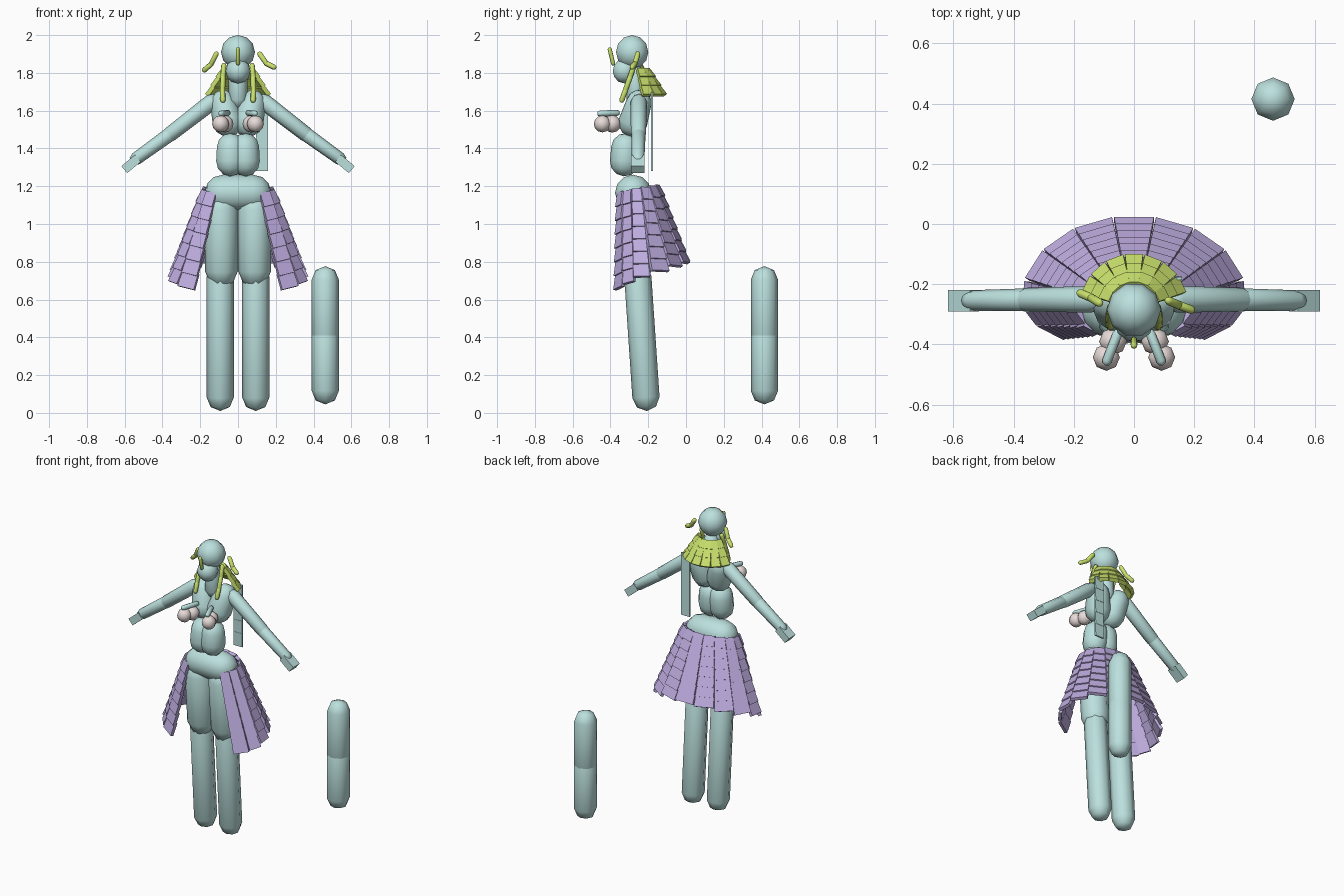
import bpy, bmesh, math
from mathutils import Vector as V

if "Cube" in bpy.data.objects:
    bpy.data.objects.remove(bpy.data.objects["Cube"])


def material(name, rgb):
    m = bpy.data.materials.new(name)
    m.diffuse_color = (*rgb, 1)
    m.use_nodes = True
    m.node_tree.nodes["Principled BSDF"].inputs["Base Color"].default_value = m.diffuse_color
    return m


TEAL = material("teal", (0.50, 0.75, 0.73))
PURPLE = material("purple", (0.52, 0.42, 0.75))
GREEN = material("green", (0.58, 0.75, 0.15))
PINK = material("pale_pink", (0.80, 0.71, 0.69))


def finish(bm, name, mat, angle=50):
    bmesh.ops.recalc_face_normals(bm, faces=bm.faces)
    me = bpy.data.meshes.new(name)
    bm.to_mesh(me)
    bm.free()
    ob = bpy.data.objects.new(name, me)
    bpy.context.collection.objects.link(ob)
    me.materials.append(mat)
    bpy.ops.object.select_all(action='DESELECT')
    ob.select_set(True)
    bpy.context.view_layer.objects.active = ob
    bpy.ops.object.shade_smooth_by_angle(angle=math.radians(angle))
    return ob


def add_capsule(bm, a, b, r0, r1, segs=8, cap=2):
    """Capsule from sphere centre a to sphere centre b with round caps."""
    a, b = V(a), V(b)
    d = b - a
    q = (d if d.length > 1e-6 else V((0, 0, 1))).to_track_quat('Z', 'Y')
    prof = [(r0 * math.sin(k * math.pi / 2 / cap), -r0 * math.cos(k * math.pi / 2 / cap))
            for k in range(1, cap + 1)]
    top = [(r1 * math.cos(k * math.pi / 2 / cap), d.length + r1 * math.sin(k * math.pi / 2 / cap))
           for k in range(cap)]
    prof += top if d.length > 1e-6 else top[1:]
    rings = [[bm.verts.new(a + q @ V((r * math.cos(t), r * math.sin(t), z)))
              for t in (2 * math.pi * i / segs for i in range(segs))] for r, z in prof]
    lo = bm.verts.new(a + q @ V((0, 0, -r0)))
    hi = bm.verts.new(a + q @ V((0, 0, d.length + r1)))
    for i in range(segs):
        j = (i + 1) % segs
        bm.faces.new((lo, rings[0][j], rings[0][i]))
        bm.faces.new((hi, rings[-1][i], rings[-1][j]))
        for p, n in zip(rings, rings[1:]):
            bm.faces.new((p[i], p[j], n[j], n[i]))


def capsule(name, a, b, r0, r1=None, mat=TEAL, segs=8, cap=2):
    bm = bmesh.new()
    add_capsule(bm, a, b, r0, r0 if r1 is None else r1, segs, cap)
    return finish(bm, name, mat)


def chain(name, pts, r, mat):
    bm = bmesh.new()
    for a, b in zip(pts, pts[1:]):
        add_capsule(bm, a, b, r, r)
    return finish(bm, name, mat)


def add_plate(bm, a, b, out, w0, w1, th):
    """Flat tapered plate running from a to b, facing along out."""
    a, b = V(a), V(b)
    side = (b - a).cross(V(out)).normalized()
    nrm = side.cross(b - a).normalized()
    vs = [bm.verts.new(p + side * (s * w / 2) + nrm * (t * th / 2))
          for p, w in ((a, w0), (b, w1)) for s, t in ((-1, -1), (1, -1), (1, 1), (-1, 1))]
    for f in ((0, 1, 2, 3), (7, 6, 5, 4), (0, 4, 5, 1), (1, 5, 6, 2), (2, 6, 7, 3), (3, 7, 4, 0)):
        bm.faces.new([vs[i] for i in f])


def strip(name, top, bot, out, w0, w1, rows, th, mat, lift):
    """Column of overlapping plates from top to bot."""
    bm = bmesh.new()
    top, bot, out = V(top), V(bot), V(out).normalized()
    for k in range(rows):
        t0, t1 = k / rows, (k + 1) / rows
        add_plate(bm, top.lerp(bot, max(0, t0 - 0.02)) - out * lift, top.lerp(bot, t1) + out * lift,
                  out, w0 + (w1 - w0) * t0 * 0.95, w0 + (w1 - w0) * t1, th)
    return finish(bm, name, mat, 30)


# Head, jaw, neck, pelvis
capsule("head", (0, -0.285, 1.91), (0, -0.285, 1.91), 0.09, segs=10, cap=3)
capsule("jaw", (0, -0.325, 1.81), (0, -0.325, 1.81), 0.066, segs=10, cap=3)
capsule("neck", (0, -0.265, 1.66), (0, -0.27, 1.79), 0.05)
capsule("pelvis", (-0.08, -0.28, 1.165), (0.08, -0.28, 1.165), 0.096, segs=12, cap=3)

# Mirrored body parts
for s, tag in ((-1, "left"), (1, "right")):
    capsule(f"chest_{tag}", (s * 0.055, -0.28, 1.54), (s * 0.078, -0.25, 1.64), 0.08, 0.07, segs=10, cap=3)
    capsule(f"belly_{tag}", (s * 0.04, -0.325, 1.33), (s * 0.038, -0.32, 1.405), 0.078, 0.076, segs=10, cap=3)
    capsule(f"thigh_{tag}", (s * 0.088, -0.265, 0.75), (s * 0.088, -0.285, 1.08), 0.087, 0.09, segs=10)
    capsule(f"calf_{tag}", (s * 0.094, -0.212, 0.082), (s * 0.094, -0.255, 0.72), 0.072)
    capsule(f"upper_arm_{tag}", (s * 0.14, -0.25, 1.645), (s * 0.36, -0.252, 1.475), 0.044, 0.04)
    capsule(f"forearm_{tag}", (s * 0.36, -0.252, 1.475), (s * 0.54, -0.254, 1.345), 0.038, 0.034)
    # Hand block
    bm = bmesh.new()
    add_plate(bm, (s * 0.53, -0.255, 1.348), (s * 0.602, -0.255, 1.288), (s * 0.6, 0, 0.8), 0.07, 0.07, 0.048)
    finish(bm, f"hand_{tag}", TEAL, 30)
    # Bust
    capsule(f"bust_inner_{tag}", (s * 0.07, -0.39, 1.53), (s * 0.07, -0.39, 1.53), 0.046, mat=PINK, cap=3)
    capsule(f"bust_outer_{tag}", (s * 0.092, -0.443, 1.53), (s * 0.092, -0.443, 1.53), 0.045, mat=PINK, cap=3)
    capsule(f"bust_top_{tag}", (s * 0.055, -0.365, 1.588), (s * 0.09, -0.455, 1.585), 0.016)
    # Long side lock in three segments
    chain(f"side_lock_{tag}", [(s * 0.075, -0.275, 1.84), (s * 0.08, -0.295, 1.78),
                               (s * 0.082, -0.32, 1.71), (s * 0.08, -0.34, 1.655)], 0.014, GREEN)

# Loose capsule standing behind
chain("standing_capsule", [(0.462, 0.415, z) for z in (0.117, 0.41, 0.705)], 0.072, TEAL)

# Flat panel hanging at the back
strip("back_panel", (0.128, -0.18, 1.70), (0.128, -0.18, 1.28), (0, 1, 0), 0.064, 0.064, 5, 0.01, TEAL, 0.001)

# Fringe and small flyaway locks
capsule("fringe", (0, -0.404, 1.925), (0, -0.386, 1.85), 0.011, mat=GREEN)
chain("flyaway_left", [(-0.115, -0.262, 1.90), (-0.143, -0.245, 1.845), (-0.178, -0.23, 1.815)], 0.014, GREEN)
chain("flyaway_right", [(0.115, -0.255, 1.90), (0.15, -0.27, 1.85), (0.19, -0.285, 1.83)], 0.014, GREEN)

# Back hair fan
for i in range(7):
    t = math.radians(-63 + 21 * i)
    d = V((math.sin(t), math.cos(t), 0))
    c = V((0, -0.28, 0))
    strip(f"back_hair_{i + 1}", c + d * 0.08 + V((0, 0, 1.82)), c + d * 0.168 + V((0, 0, 1.68)),
          d + V((0, 0, 0.6)), 0.036, 0.06, 3, 0.024, GREEN, 0.003)


# Skirt: open-fronted ring of plated strips
def skirt_point(t, low):
    s, c = math.sin(t), math.cos(t)
    u = (1 - c) / 1.77
    if low:
        return V((0.355 * s, -0.25 + c * (0.26 if c > 0 else 0.155), 0.80 - 0.15 * u))
    return V((0.185 * s, -0.27 + c * (0.125 if c > 0 else 0.12), 1.205 - 0.04 * u))


COUNT, HALF = 13, math.radians(141)
STEP = 2 * HALF / COUNT
for i in range(COUNT):
    t = -HALF + STEP * (i + 0.5)
    top, bot = skirt_point(t, False), skirt_point(t, True)
    w = [(skirt_point(t + STEP / 2, k) - skirt_point(t - STEP / 2, k)).length for k in (False, True)]
    tangent = skirt_point(t + 0.1, True) - skirt_point(t - 0.1, True)
    out = V((-tangent.y, tangent.x, 0))
    strip(f"skirt_strip_{i + 1}", top, bot, out, w[0] * 1.02, w[1] * 0.99, 7, 0.02, PURPLE, 0.005)
